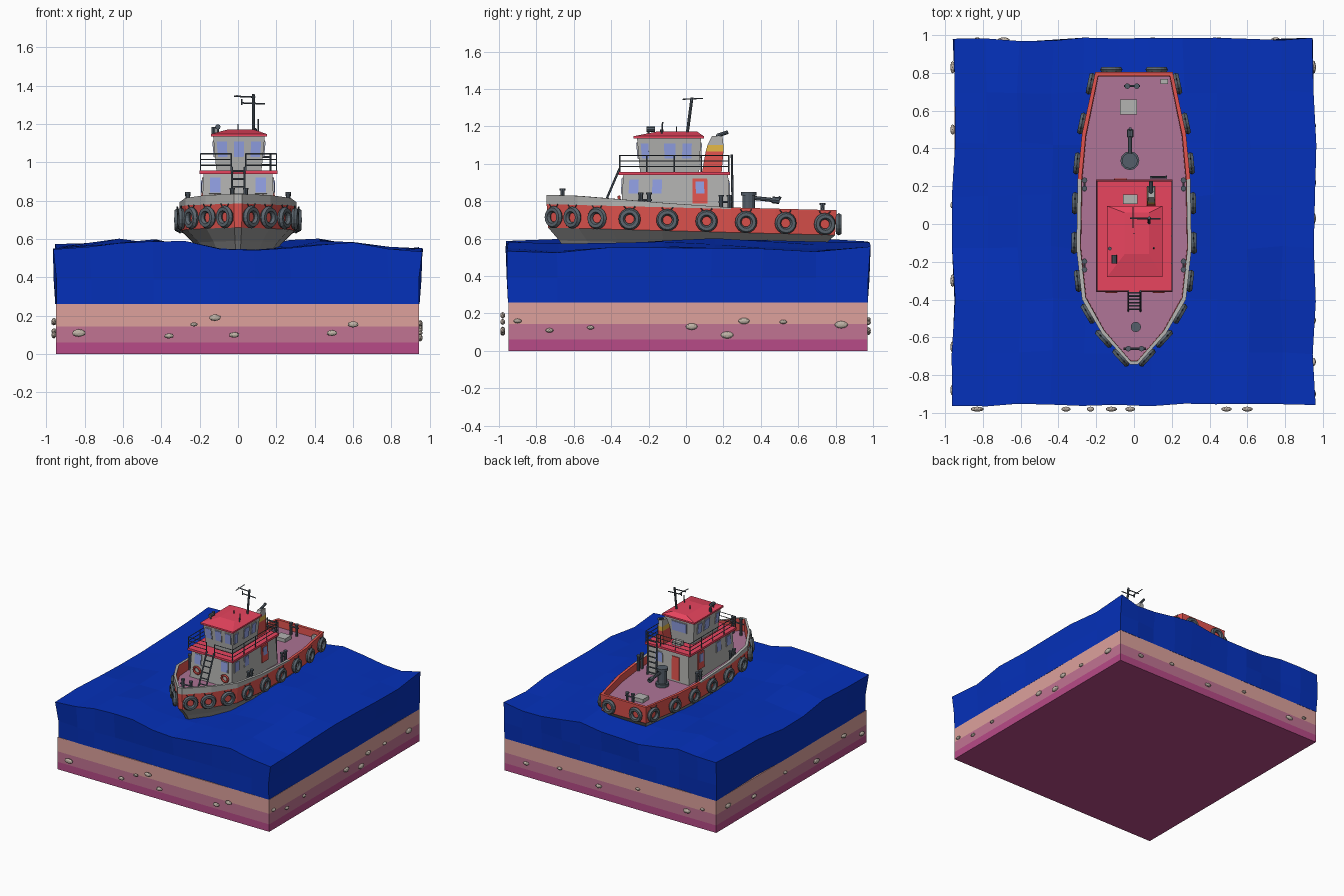
import bpy, bmesh, math, random
from mathutils import Vector, Matrix

if "Cube" in bpy.data.objects:
    bpy.data.objects.remove(bpy.data.objects["Cube"])
random.seed(4)

def mat(name, r, g, b):
    m = bpy.data.materials.new(name)
    m.diffuse_color = [(c / 255) ** 2.2 for c in (r, g, b)] + [1]
    m.use_nodes = True
    m.node_tree.nodes["Principled BSDF"].inputs["Base Color"].default_value = m.diffuse_color
    return m

RED, CRIM = mat("hull_red", 225, 85, 80), mat("roof_red", 232, 70, 95)
MAUVE, GLASS = mat("deck_mauve", 172, 115, 148), mat("glass", 145, 160, 228)
DARK, TYRE = mat("dark_metal", 85, 95, 105), mat("rubber", 92, 102, 110)
GREY, LOW = mat("light_grey", 178, 178, 176), mat("lower_hull_grey", 150, 150, 150)
GOLD, BLUE = mat("gold", 225, 180, 70), mat("water_blue", 13, 52, 185)
STONE = mat("stone", 190, 178, 165)

def finish(name, bm, *mats):
    bmesh.ops.recalc_face_normals(bm, faces=bm.faces[:])
    me = bpy.data.meshes.new(name)
    bm.to_mesh(me)
    bm.free()
    for m in mats:
        me.materials.append(m)
    ob = bpy.data.objects.new(name, me)
    bpy.context.collection.objects.link(ob)
    return ob

def block(name, bot, top, z0, z1, m):
    """Tapered box from two (x0, x1, y0, y1) rectangles; returns its 8 corners."""
    c = [Vector((r[i], r[j], z)) for r, z in ((bot, z0), (top, z1))
         for i, j in ((0, 2), (1, 2), (1, 3), (0, 3))]
    bm = bmesh.new()
    v = [bm.verts.new(p) for p in c]
    for f in ((0, 1, 2, 3), (4, 5, 6, 7), (0, 1, 5, 4), (1, 2, 6, 5), (2, 3, 7, 6), (3, 0, 4, 7)):
        bm.faces.new([v[i] for i in f])
    finish(name, bm, m)
    return c

def box(name, x, y, z, sx, sy, sz, m):
    r = (x - sx / 2, x + sx / 2, y - sy / 2, y + sy / 2)
    return block(name, r, r, z - sz / 2, z + sz / 2, m)

def panel(name, c, side, u0, u1, v0, v1, m, d=0.005):
    """Raised panel on wall of a block: side 0 front, 1 right, 2 back, 3 left."""
    a, b = side, (side + 1) % 4
    at = lambda u, v: c[a].lerp(c[b], u).lerp(c[a + 4].lerp(c[b + 4], u), v)
    q = [at(u0, v0), at(u1, v0), at(u1, v1), at(u0, v1)]
    n = (q[1] - q[0]).cross(q[3] - q[0]).normalized() * d
    bm = bmesh.new()
    lo, hi = [bm.verts.new(p - n) for p in q], [bm.verts.new(p + n) for p in q]
    bm.faces.new(lo)
    bm.faces.new(hi)
    for i in range(4):
        bm.faces.new((lo[i], lo[i - 1], hi[i - 1], hi[i]))
    finish(name, bm, m)

def window(name, c, side, u0, u1, v0, v1):
    e = 0.012
    panel(name + "_frame", c, side, u0 - e, u1 + e, v0 - 2 * e, v1 + 2 * e, GREY, 0.004)
    panel(name, c, side, u0, u1, v0, v1, GLASS, 0.007)

def rods(name, segs, m, n=6):
    bm = bmesh.new()
    for a, b, r in segs:
        a, b = Vector(a), Vector(b)
        q = (b - a).to_track_quat('Z', 'Y').to_matrix().to_4x4()
        bmesh.ops.create_cone(bm, cap_ends=True, segments=n, radius1=r, radius2=r,
                              depth=(b - a).length, matrix=Matrix.Translation((a + b) / 2) @ q)
    finish(name, bm, m)

def ring_part(name, loc, normal, R, r, m, n=16):
    bpy.ops.mesh.primitive_torus_add(major_segments=n, minor_segments=6, major_radius=R, minor_radius=r,
        location=loc, rotation=Vector(normal).to_track_quat('Z', 'Y').to_euler())
    bpy.context.object.name = name
    bpy.context.object.data.materials.append(m)

# ground layers
for nm, z0, z1, col in (("bottom", 0, .06, (182, 76, 134)), ("middle", .06, .145, (192, 115, 145)),
                        ("sand", .145, .26, (220, 160, 155))):
    block(nm + "_layer", (-.95, .945, -.95, .97), (-.95, .945, -.95, .97), z0, z1, mat(nm, *col))

# water block with wavy top and uneven sides
bm, nx, ny = bmesh.new(), 11, 7
J = lambda s: random.uniform(-s, s)
def wave(x, y):
    return .563 + .022 * math.cos(6.6 * (x + .55) + .8 * y) + .012 * math.sin(4 * y + 2 * x) + J(.01)
g = []
for i in range(nx + 1):
    row = []
    for j in range(ny + 1):
        x, y = -.957 + 1.912 * i / nx, -.955 + 1.93 * j / ny
        row.append(bm.verts.new((x + J(.012), y + J(.012), wave(x, y))))
    g.append(row)
for i in range(nx):
    for j in range(ny):
        bm.faces.new((g[i][j], g[i + 1][j], g[i + 1][j + 1], g[i][j + 1]))
rim = ([g[i][0] for i in range(nx)] + [g[nx][j] for j in range(ny)]
       + [g[i][ny] for i in range(nx, 0, -1)] + [g[0][j] for j in range(ny, 0, -1)])
for z, s in ((.39, .01), (.26, 0)):
    new = [bm.verts.new((max(-.953, min(.947, v.co.x)) + J(s), max(-.952, min(.972, v.co.y)) + J(s), z)) for v in rim]
    for k in range(len(rim)):
        bm.faces.new((rim[k - 1], rim[k], new[k], new[k - 1]))
    rim = new
bm.faces.new(rim)
finish("water", bm, BLUE)

# stones on the four sides of the ground
front = ((-.83, .11), (-.36, .095), (-.23, .155), (-.12, .19), (-.02, .1), (.49, .11), (.6, .155))
right = ((-.9, .16), (-.73, .11), (-.51, .125), (.03, .13), (.22, .085), (.31, .16), (.52, .155), (.83, .14))
left = ((.83, .17), (.5, .12), (.1, .16), (-.3, .1), (-.65, .17), (-.88, .1))
back = ((-.83, .16), (-.69, .11), (-.25, .17), (.1, .1), (.45, .15), (.75, .11))
spots = ([(x, -.98, z) for x, z in front] + [(.95, y, z) for y, z in right]
         + [(-.96, y, z) for y, z in left] + [(x, .975, z) for x, z in back])
for x, y, z in spots:
    bm = bmesh.new()
    bmesh.ops.create_icosphere(bm, subdivisions=2, radius=1)
    l = random.uniform(.018, .036)
    sx, sy = (l, .013) if abs(y) > .94 else (.013, l)
    for v in bm.verts:
        v.co = Vector((v.co.x * sx + x, v.co.y * sy + y, v.co.z * l * .55 + z))
    finish("stone", bm, STONE)

# hull lofted through rings, port side mirrored
half = [(.205, .805), (.275, .48), (.298, .24), (.305, -.13), (.275, -.4), (.17, -.58), (.02, -.745)]
line = lambda y: .765 - .026 * y
def rail(y):
    return line(y) + max(.008, .05 * min(1, (.3 - y) / .9))
def ring(sx, sy, zf):
    r = [(x * sx, y * sy, zf(y)) for x, y in half]
    return r + [(-x, y, z) for x, y, z in reversed(r)]
deck_z = lambda y: line(y) - .05
rings = [ring(.6, .85, lambda y: .52), ring(.75, .91, lambda y: .575 - .02 * y), ring(.97, .99, lambda y: line(y) - .125),
         ring(1, 1, line), ring(1, 1, rail), ring(.93, .972, rail), ring(.92, .97, deck_z)]
bm = bmesh.new()
R = [[bm.verts.new(p) for p in r] for r in rings]
for k, mi in enumerate((0, 0, 1, 2, 2, 1)):
    for i in range(14):
        f = bm.faces.new((R[k][i - 1], R[k][i], R[k + 1][i], R[k + 1][i - 1]))
        f.material_index = 1 if mi == 2 and f.calc_center_median().y > .2 else mi
for i in range(6):
    for k, mi in ((6, 3), (0, 0)):
        bm.faces.new((R[k][i], R[k][i + 1], R[k][12 - i], R[k][13 - i])).material_index = mi
finish("hull", bm, LOW, RED, GREY, MAUVE)

# tyre fenders hung along the hull
for y in (-.7, -.6, -.47, -.3, -.1, .11, .32, .53, .74):
    (x0, y0), (x1, y1) = next((a, b) for a, b in zip(half, half[1:]) if b[1] <= y <= a[1])
    x = x0 + (x1 - x0) * (y - y0) / (y1 - y0)
    n = Vector((y0 - y1, x1 - x0, 0)).normalized()
    t = Vector((-n.y, n.x, 0))
    for s in (1, -1):
        F = lambda v: Vector((v.x * s, v.y, v.z))
        p = Vector((x, y, line(y) - .068)) + n * .012
        ring_part("tyre", F(p), F(n), .042, .0175, TYRE)
        rods("tyre_rope", [(F(p + t * e * .3 + Vector((0, 0, .04))), F(p + t * e + Vector((0, 0, .068))), .003)
                           for e in (-.03, .03)], DARK)
for x in (-.12, .12):
    ring_part("stern_tyre", (x, .817, .677), (0, 1, 0), .042, .0175, TYRE)

# lower deckhouse with windows and doors
low = block("lower_house", (-.19, .19, -.35, .235), (-.18, .18, -.335, .225), .7, .945, GREY)
window("front_window", low, 0, .1, .25, .58, .9)
window("front_window", low, 0, .75, .9, .58, .9)
for s in (1, 3):
    fl = (lambda a, b: (a, b)) if s == 1 else (lambda a, b: (1 - b, 1 - a))
    window("side_window", low, s, *fl(.06, .15), .58, .88)
    window("side_window", low, s, *fl(.28, .37), .58, .88)
    panel("side_door", low, s, *fl(.66, .8), .36, .9, RED, .007)
    panel("door_window", low, s, *fl(.69, .77), .58, .84, GLASS, .01)
panel("back_door", low, 2, .6, .78, .1, .85, RED, .007)
window("back_window", low, 2, .2, .36, .55, .85)
for x in (-.12, .13):
    ring_part("life_ring", (x, -.355, .795), (0, 1, .1), .028, .009, RED, 12)

# upper deck slab and railing
block("upper_deck", (-.2, .205, -.36, .235), (-.2, .205, -.36, .235), .94, .957, CRIM)
path = [(-.035, -.355), (-.195, -.355), (-.195, .228), (.2, .228), (.2, -.355), (.04, -.355)]
segs = []
for a, b in zip(path, path[1:]):
    segs += [((*a, z), (*b, z), .003) for z in (.985, 1.015, 1.045)]
    n = max(1, round(math.dist(a, b) / .13))
    for i in range(n + 1):
        q = Vector(a).lerp(Vector(b), i / n)
        segs.append(((*q, .95), (*q, 1.047), .0035))
rods("railing", segs, DARK)

# wheelhouse flaring outward, hipped roof
up = block("wheelhouse", (-.112, .122, -.245, .07), (-.13, .14, -.262, .08), .95, 1.14, GREY)
for u in (.06, .4, .74):
    window("bridge_window", up, 0, u, u + .2, .42, .84)
for s in (1, 3):
    for a, b in ((.05, .17), (.42, .6), (.71, .86)):
        window("bridge_side_window", up, s, *((a, b) if s == 1 else (1 - b, 1 - a)), .42, .84)
window("bridge_back_window", up, 2, .25, .75, .45, .84)
edge = (-.142, .15, -.28, .095)
block("roof_edge", edge, edge, 1.135, 1.148, CRIM)
block("roof", edge, (-.05, .08, -.16, .06), 1.148, 1.172, CRIM)

# funnel in three leaning bands with exhaust pipe
f = [(.065, .115, .085, .19), (.07, .112, .105, .2), (.072, .11, .115, .2), (.075, .108, .14, .195)]
for i, (z0, z1, m) in enumerate(((.95, 1.065, RED), (1.065, 1.1, GOLD), (1.1, 1.15, GREY))):
    block("funnel_band", f[i], f[i + 1], z0, z1, m)
rods("exhaust", [((.09, .165, 1.13), (.09, .175, 1.155), .012), ((.09, .17, 1.152), (.09, .225, 1.17), .01)], DARK, 8)

# mast, antennas and roof fittings
rods("mast", [((.08, .005, 1.15), (.08, .032, 1.355), .008), ((-.02, .03, 1.345), (.09, .03, 1.34), .004),
              ((-.005, -.02, 1.345), (-.005, .09, 1.35), .003), ((.02, .027, 1.31), (.14, .027, 1.305), .004),
              ((.02, .027, 1.3), (.02, .027, 1.33), .004)], DARK, 8)
rods("antenna", [((.105, -.13, 1.15), (.105, -.125, 1.225), .004), ((.0, -.05, 1.16), (0, -.05, 1.2), .003)], DARK)
rods("searchlight", [((-.105, -.2, 1.15), (-.105, -.2, 1.18), .006), ((-.105, -.21, 1.185), (-.105, -.165, 1.185), .014),
                     ((-.128, -.13, 1.15), (-.128, -.13, 1.185), .01)], DARK, 8)
box("upper_locker", -.02, .13, .972, .075, .05, .03, GREY)

# ladders: sloping one at the bow, upright one aft
def ladder(name, a, b, w, n):
    a, b, o = Vector(a), Vector(b), Vector((w / 2, 0, 0))
    rods(name, [(a + o, b + o, .006), (a - o, b - o, .006)]
         + [(a.lerp(b, (i + .5) / n) - o, a.lerp(b, (i + .5) / n) + o, .005) for i in range(n)], DARK)
ladder("bow_ladder", (.002, -.46, .73), (.002, -.355, .975), .065, 6)
ladder("aft_ladder", (.13, .25, .71), (.13, .245, 1.05), .08, 8)

# twin bollards
def bollard(x, y, dx, dy, h=.13):
    z = deck_z(y) - .005
    P = [(x + s * dx, y + s * dy) for s in (-1, 1)]
    rods("bollard", [((*p, z), (*p, z + h), .011) for p in P]
         + [((x - 1.7 * dx, y - 1.7 * dy, z + h * .7), (x + 1.7 * dx, y + 1.7 * dy, z + h * .7), .006)]
         + [((*p, z + h - .01), (*p, z + h), .015) for p in P], DARK, 8)
bollard(-.01, .73, .025, 0, .1)
bollard(.005, -.66, .035, 0, .14)
for x in (-.262, .262):
    bollard(x, .21, 0, .022)
    bollard(x, -.22, 0, .022)

# towing winch with arm and hook
rods("winch", [((-.022, .335, .7), (-.022, .335, .73), .05), ((-.022, .335, .73), (-.022, .335, .835), .034),
               ((-.022, .335, .83), (-.022, .335, .85), .042)], DARK, 12)
rods("winch_arm", [((-.022, .34, .82), (-.02, .48, .805), .011), ((-.02, .46, .808), (-.02, .5, .803), .018),
                   ((-.02, .49, .8), (-.02, .505, .825), .008)], DARK, 8)

# deck hatches
box("aft_hatch", -.03, .62, .71, .09, .08, .035, GREY)
box("stern_box", .16, .755, .71, .04, .025, .04, GREY)
rods("bow_hatch", [((.01, -.545, .72), (.01, -.545, .75), .027)], DARK, 12)
